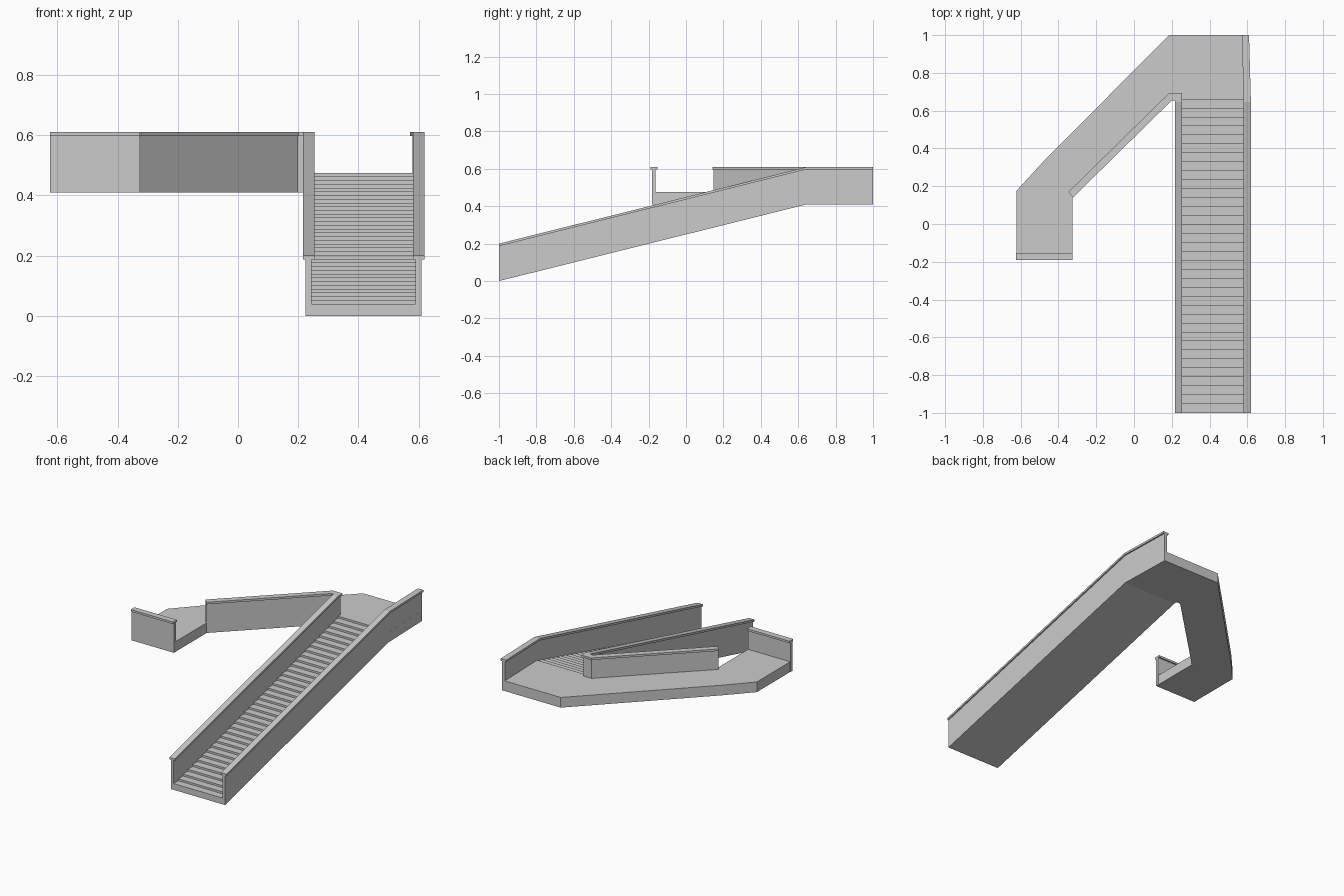
import bpy, bmesh
from mathutils import Vector

if "Cube" in bpy.data.objects:
    bpy.data.objects.remove(bpy.data.objects["Cube"])

def finish(name, bm):
    bmesh.ops.recalc_face_normals(bm, faces=bm.faces)
    me = bpy.data.meshes.new(name)
    bm.to_mesh(me)
    bm.free()
    ob = bpy.data.objects.new(name, me)
    bpy.context.collection.objects.link(ob)
    return ob

def prism(name, pts, offset):
    """Extrude a planar outline along an offset."""
    bm = bmesh.new()
    f = bm.faces.new([bm.verts.new(p) for p in pts])
    r = bmesh.ops.extrude_face_region(bm, geom=[f])
    bmesh.ops.translate(bm, vec=offset, verts=[v for v in r["geom"] if isinstance(v, bmesh.types.BMVert)])
    return finish(name, bm)

def sweep(name, path, width, low, high):
    """Upright rectangular section along a path, mitred in plan."""
    bm = bmesh.new()
    P = [Vector(p) for p in path]
    rings = []
    for i, p in enumerate(P):
        dirs = []
        if i > 0:
            dirs.append((p - P[i - 1]).to_2d().normalized())
        if i < len(P) - 1:
            dirs.append((P[i + 1] - p).to_2d().normalized())
        ns = [Vector((-d.y, d.x)) for d in dirs]
        n = sum(ns, Vector((0, 0))).normalized()
        n = n * (width / 2 / n.dot(ns[0]))
        rings.append([bm.verts.new((p.x + s * n.x, p.y + s * n.y, p.z + h))
                      for s, h in ((-1, low), (1, low), (1, high), (-1, high))])
    for a, b in zip(rings, rings[1:]):
        for k in range(4):
            j = (k + 1) % 4
            bm.faces.new((a[k], a[j], b[j], b[k]))
    bm.faces.new(rings[0])
    bm.faces.new(rings[-1][::-1])
    return finish(name, bm)

BASE, FLOOR, WALL, CAP = 0.41, 0.475, 0.2, 0.013

# Solid stair flight: sloped underside, stepped top
steps, y0, y1, first = 35, -1.0, 0.66, 0.04
run, rise = (y1 - y0) / steps, (FLOOR - first) / steps
profile = [(y0, 0.0)]
for i in range(steps):
    z = first + i * rise
    profile += [(y0 + i * run, z), (y0 + (i + 1) * run, z)]
profile += [(y1, FLOOR), (y1, BASE), (0.645, BASE)]
prism("stair_flight", [(0.24, y, z) for y, z in profile], (0.355, 0, 0))

# Elevated walkway deck
deck = [(0.61, 0.66), (0.60, 1.0), (0.185, 1.0), (-0.49, 0.32), (-0.623, 0.175),
        (-0.623, -0.182), (-0.326, -0.182), (-0.326, 0.15), (0.193, 0.67), (0.235, 0.66)]
prism("walkway_deck", [(x, y, BASE) for x, y in deck], (0, 0, FLOOR - BASE))

# Parapet walls, each with a wider handrail cap
paths = {
    "outer": [(0.60, -1, 0), (0.60, 0.645, BASE), (0.59, 1, BASE)],
    "inner": [(0.235, -1, 0), (0.235, 0.645, BASE), (0.235, 0.674, BASE),
              (0.193, 0.674, BASE), (-0.335, 0.155, BASE)],
    "end": [(-0.624, -0.172, BASE), (-0.325, -0.172, BASE)],
}
for name, path in paths.items():
    sweep(name + "_parapet", path, 0.02, 0.0, WALL - CAP)
    sweep(name + "_handrail_cap", path, 0.038, WALL - CAP, WALL)
